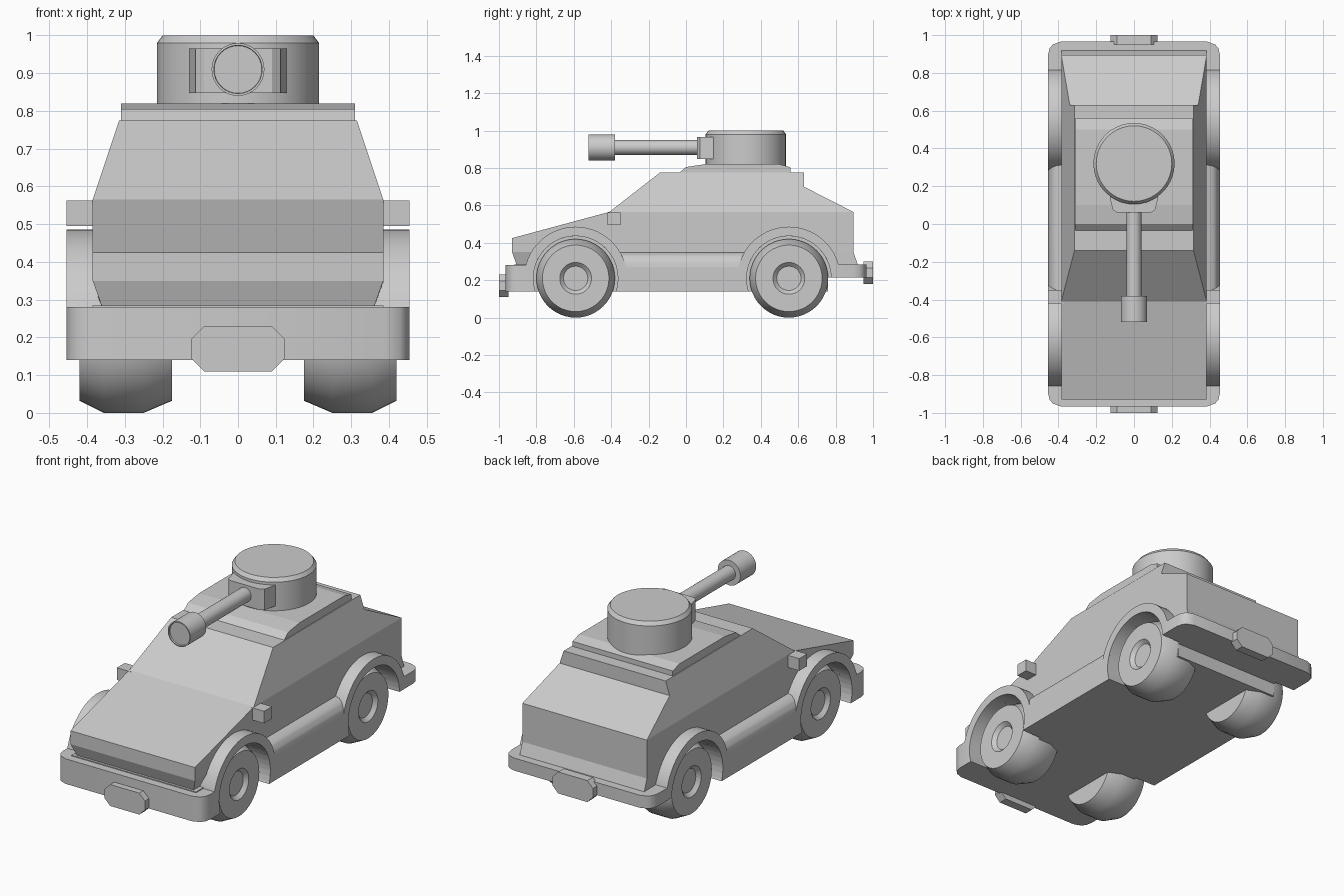
import bpy, bmesh, math
from mathutils import Vector

if "Cube" in bpy.data.objects:
    bpy.data.objects.remove(bpy.data.objects["Cube"])

grey = bpy.data.materials.new("armour grey")
grey.diffuse_color = (0.6, 0.6, 0.6, 1)
grey.use_nodes = True
grey.node_tree.nodes["Principled BSDF"].inputs["Base Color"].default_value = grey.diffuse_color


def finish(name, bm, smooth=True):
    bmesh.ops.recalc_face_normals(bm, faces=bm.faces)
    me = bpy.data.meshes.new(name)
    bm.to_mesh(me)
    bm.free()
    me.materials.append(grey)
    ob = bpy.data.objects.new(name, me)
    bpy.context.collection.objects.link(ob)
    if smooth:
        bpy.ops.object.select_all(action='DESELECT')
        ob.select_set(True)
        bpy.context.view_layer.objects.active = ob
        bpy.ops.object.shade_smooth_by_angle(angle=math.radians(32))
    return ob


def add_prism(bm, pts, axis, a, b):
    """Extrude a 2D outline along an axis from a to b."""
    def place(p, t):
        return {'x': (t, p[0], p[1]), 'y': (p[0], t, p[1]), 'z': (p[0], p[1], t)}[axis]
    lo = [bm.verts.new(place(p, a)) for p in pts]
    hi = [bm.verts.new(place(p, b)) for p in pts]
    bm.faces.new(lo)
    bm.faces.new(hi)
    for i in range(len(pts)):
        j = (i + 1) % len(pts)
        bm.faces.new((lo[i], lo[j], hi[j], hi[i]))


def prism(name, pts, axis, a, b, smooth=True):
    bm = bmesh.new()
    add_prism(bm, pts, axis, a, b)
    return finish(name, bm, smooth)


def rect(x0, x1, y0, y1):
    return [(x0, y0), (x1, y0), (x1, y1), (x0, y1)]


def circle(cx, cy, r, n=40):
    return [(cx + r * math.cos(2 * math.pi * i / n), cy + r * math.sin(2 * math.pi * i / n))
            for i in range(n)]


def lathe(name, profile, centre, axis, n=40):
    """Revolve (along, radius) points about an axis through the centre."""
    bm = bmesh.new()
    rings = []
    for t, r in profile:
        ring = []
        for u, v in circle(0, 0, r, n):
            p = {'x': (t, u, v), 'y': (u, t, v), 'z': (u, v, t)}[axis]
            ring.append(bm.verts.new(Vector(p) + Vector(centre)))
        rings.append(ring)
    for r0, r1 in zip(rings, rings[1:]):
        for i in range(n):
            j = (i + 1) % n
            bm.faces.new((r0[i], r0[j], r1[j], r1[i]))
    bm.faces.new(rings[0])
    bm.faces.new(rings[-1])
    return finish(name, bm)


WHEELS = (-0.59, 0.55)
AXLE = 0.21

# hull: closed side outline as (y, z, half width)
outline = [(-.93, .35, .385), (-.93, .425, .385), (-.41, .565, .385), (-.14, .775, .315),
           (.63, .775, .315), (.63, .70, .34), (.895, .565, .385), (.895, .35, .385),
           (.92, .28, .385), (-.905, .28, .36)]
bm = bmesh.new()
left = [bm.verts.new((-w, y, z)) for y, z, w in outline]
right = [bm.verts.new((w, y, z)) for y, z, w in outline]
for i in range(len(outline)):
    j = (i + 1) % len(outline)
    bm.faces.new((left[i], left[j], right[j], right[i]))
for side in (left, right):
    for panel in ((2, 3, 4, 5, 6), (0, 1, 2, 6, 7), (0, 7, 8, 9)):
        bm.faces.new([side[k] for k in panel])
hull = finish("hull", bm, False)

# underside, bumpers and sills
chassis = prism("chassis", rect(-.385, .385, .14, .285), 'y', -.92, .76, False)


def bumper(name, s, inner, z0, z1):
    pts = [(-.455, s * inner), (-.455, s * .895), (-.447, s * .93), (-.43, s * .95), (-.39, s * .965)]
    pts += [(-x, y) for x, y in reversed(pts)]
    return prism(name, pts, 'z', z0, z1)


front_bumper = bumper("front_bumper", -1, .72, .14, .28)
rear_bumper = bumper("rear_bumper", 1, .70, .215, .285)
cut = [hull, chassis, front_bumper, rear_bumper]
for s, label in ((-1, "left"), (1, "right")):
    sill = [(.37, .14), (.455, .14), (.455, .27), (.447, .305), (.43, .33), (.41, .345), (.37, .352)]
    cut.append(prism(label + "_sill", [(s * x, z) for x, z in sill], 'y', -.40, .36))
    # rear lower corner behind the back wheel
    cut.append(prism(label + "_rear_corner", rect(*sorted((s * .3, s * .455)), .60, .76),
                     'z', .14, .25, False))

# wheel wells cut out of the body
bm = bmesh.new()
for y in WHEELS:
    for s in (-1, 1):
        add_prism(bm, circle(y, AXLE, .226, 48), 'x', s * .33, s * .6)
cutter = finish("wheel_well_cutter", bm, False)
cutter.hide_render = True
cutter.hide_viewport = True
cutter.display_type = 'WIRE'
for ob in cut:
    mod = ob.modifiers.new("wheel wells", 'BOOLEAN')
    mod.operation = 'DIFFERENCE'
    mod.solver = 'EXACT'
    mod.object = cutter

# wheels and arches
tyre = [(.175, .06), (.175, .178), (.25, .21), (.355, .21), (.42, .178),
        (.42, .085), (.40, .065)]
for y, end in zip(WHEELS, ("front", "rear")):
    for s, label in ((-1, "left"), (1, "right")):
        lathe(f"{end}_{label}_wheel", [(s * t, r) for t, r in tyre], (0, y, AXLE), 'x', 48)
        angles = [math.radians(4 + 172 * i / 28) for i in range(29)]
        arc = [(y + .276 * math.cos(a), AXLE + .276 * math.sin(a)) for a in angles]
        arc += [(y + .226 * math.cos(a), AXLE + .226 * math.sin(a)) for a in reversed(angles)]
        prism(f"{end}_{label}_arch", arc, 'x', s * .33, s * .455)

# side mirrors
for s, label in ((-1, "left"), (1, "right")):
    prism(label + "_mirror", rect(-.42, -.35, .495, .563), 'x', s * .37, s * .455, False)

# bumper plates
for name, y0, y1, z in (("front_plate", -1, -.95, .17), ("rear_plate", .95, 1, .24)):
    octagon = [(-.125, -.025), (-.09, -.06), (.09, -.06), (.125, -.025),
               (.125, .025), (.09, .06), (-.09, .06), (-.125, .025)]
    prism(name, [(x, z + h) for x, h in octagon], 'y', y0, y1, False)

# raised roof and turret
prism("roof_plate", [(-.035, .77), (-.035, .775), (0, .805), (.10, .82), (.50, .82),
                     (.56, .803), (.56, .77)], 'x', -.31, .31, False)
lathe("turret", [(.80, .215), (.98, .215), (1.0, .20)], (0, .32, 0), 'z', 40)
mantlet = [(.128, .22), (.128, .14), (.112, .075), (.09, .06)]
mantlet += [(-x, y) for x, y in reversed(mantlet)]
prism("gun_mantlet", mantlet, 'z', .848, .965, False)

# gun
lathe("gun_barrel", [(-.40, .04), (.10, .04)], (0, 0, .91), 'y', 24)
lathe("gun_muzzle", [(-.51, .063), (-.52, .064), (-.52, .07), (-.38, .07)], (0, 0, .91), 'y', 32)
